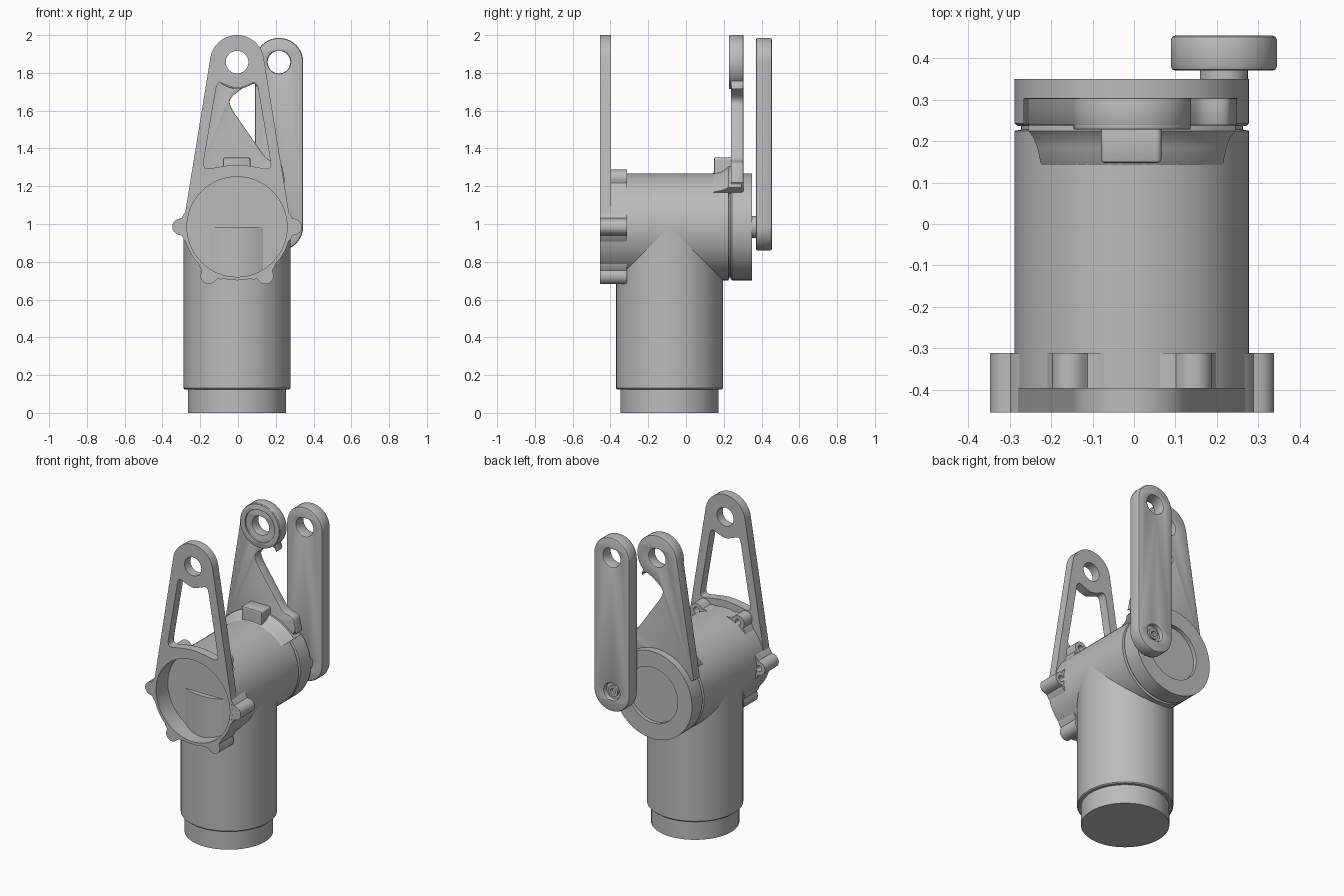
import bpy, bmesh
from math import pi, sin, cos, asin, radians
from mathutils import Matrix, Vector

if "Cube" in bpy.data.objects:
    bpy.data.objects.remove(bpy.data.objects["Cube"])

CX, CZ, TOP = -0.005, 0.985, 1.857      # barrel axis and eye height
R = 0.283                               # barrel radius
EYE, HOLE = 0.143, 0.06

metal = bpy.data.materials.new("grey_metal")
metal.use_nodes = True
metal.diffuse_color = (0.5, 0.5, 0.5, 1)
metal.node_tree.nodes["Principled BSDF"].inputs["Base Color"].default_value = (0.5, 0.5, 0.5, 1)


def finish(name, bm, bevel=0):
    """Clean the mesh, soften its sharp edges and add it to the scene."""
    bmesh.ops.remove_doubles(bm, verts=bm.verts, dist=0.0002)
    bmesh.ops.recalc_face_normals(bm, faces=bm.faces)
    if bevel:
        sharp = [e for e in bm.edges if len(e.link_faces) == 2 and e.calc_face_angle() > 1.2]
        bmesh.ops.bevel(bm, geom=sharp, offset=bevel, segments=2, profile=0.5, affect='EDGES')
    mesh = bpy.data.meshes.new(name)
    bm.to_mesh(mesh)
    bm.free()
    mesh.materials.append(metal)
    obj = bpy.data.objects.new(name, mesh)
    bpy.context.collection.objects.link(obj)
    bpy.ops.object.select_all(action='DESELECT')
    obj.select_set(True)
    bpy.context.view_layer.objects.active = obj
    bpy.ops.object.shade_smooth_by_angle(angle=radians(32))
    return obj


def lathe(name, profile, axis='Y', cx=CX, cy=0, start=0, sweep=360, steps=64):
    """Revolve (radius, height) points about a vertical or front-to-back axis."""
    bm = bmesh.new()
    if axis == 'Y':
        centre, direction = Vector((cx, 0, CZ)), Vector((0, -1, 0))
        pts = [Vector((cx + r, h, CZ)) for r, h in profile]
    else:
        centre, direction = Vector((cx, cy, 0)), Vector((0, 0, 1))
        pts = [Vector((cx + r, cy, h)) for r, h in profile]
    turn = Matrix.Rotation(radians(start), 3, direction)
    verts = [bm.verts.new(centre + turn @ (p - centre)) for p in pts]
    edges = [bm.edges.new(pair) for pair in zip(verts, verts[1:])]
    if sweep < 360:
        edges.append(bm.edges.new((verts[-1], verts[0])))
    bmesh.ops.spin(bm, geom=verts + edges, cent=centre, axis=direction,
                   angle=radians(sweep), steps=steps)
    if sweep < 360:
        bmesh.ops.holes_fill(bm, edges=[e for e in bm.edges if e.is_boundary])
    return finish(name, bm)


def arc(cx, cz, r, a0=0, a1=360, n=40):
    closed = a1 - a0 == 360
    steps = n if closed else n - 1
    return [(cx + r * cos(radians(a0 + (a1 - a0) * i / steps)),
             cz + r * sin(radians(a0 + (a1 - a0) * i / steps))) for i in range(n)]


def hull(cx, z_low, r_low, z_high, r_high):
    """Outline of two circles joined by tangent lines."""
    t = asin((r_low - r_high) / (z_high - z_low)) * 180 / pi
    return arc(cx, z_high, r_high, t, 180 - t) + arc(cx, z_low, r_low, 180 - t, 360 + t)


def rounded(points, r, n=6):
    """Round every corner of a polygon."""
    out = []
    for i, p in enumerate(points):
        p, a, b = Vector(p), Vector(points[i - 1]), Vector(points[(i + 1) % len(points)])
        s = p + (a - p).normalized() * min(r, (a - p).length * 0.45)
        e = p + (b - p).normalized() * min(r, (b - p).length * 0.45)
        for k in range(n + 1):
            t = k / n
            out.append(tuple(s * (1 - t) ** 2 + p * 2 * t * (1 - t) + e * t * t))
    return out


def plate(name, loops, y0, y1, bevel=0):
    """Extrude an outline with holes, drawn in x and z, from y0 to y1."""
    curve = bpy.data.curves.new("outline", 'CURVE')
    curve.dimensions, curve.fill_mode = '2D', 'BOTH'
    curve.extrude = (y1 - y0) / 2
    for loop in loops:
        spline = curve.splines.new('POLY')
        spline.points.add(len(loop) - 1)
        for point, (x, z) in zip(spline.points, loop):
            point.co = (x, z, 0, 1)
        spline.use_cyclic_u = True
    helper = bpy.data.objects.new("outline", curve)
    bpy.context.collection.objects.link(helper)
    graph = bpy.context.evaluated_depsgraph_get()
    mesh = bpy.data.meshes.new_from_object(helper.evaluated_get(graph))
    bm = bmesh.new()
    bm.from_mesh(mesh)
    bpy.data.objects.remove(helper)
    bpy.data.meshes.remove(mesh)
    bm.transform(Matrix.Translation((0, (y0 + y1) / 2, 0)) @ Matrix.Rotation(pi / 2, 4, 'X'))
    return finish(name, bm, bevel)


# Upright post with a narrower foot
lathe("post", [(0, 0), (0.26, 0), (0.26, 0.125), (0.277, 0.125), (R, 0.131), (R, CZ), (0, CZ)],
      'Z', cy=-0.087)

# Barrel lying front to back, open at the front
lathe("barrel", [(0, -0.335), (0.265, -0.335), (0.265, -0.454), (R, -0.454),
                 (R, 0.225), (0.268, 0.228), (0.268, 0.24), (0, 0.24)])

# Rear cap with a shallow round recess
lathe("rear_cap", [(0, 0.236), (0.275, 0.236), (R, 0.243), (R, 0.35), (0.18, 0.35),
                   (0.18, 0.325), (0, 0.325)])

# Front bracket: tapered frame with an eye, a window and the barrel opening
window = rounded([(-0.11, 1.755), (-0.06, 1.735), (CX, 1.715), (0.05, 1.735), (0.1, 1.755),
                  (0.18, 1.285), (0.08, 1.305), (CX, 1.315), (-0.09, 1.305), (-0.19, 1.285)], 0.045)
plate("front_bracket", [hull(CX, CZ, R, TOP, EYE), arc(CX, TOP, HOLE),
                        arc(CX, CZ, 0.265, n=64), window], -0.455, -0.396)

# Six screw lugs around the front rim
side = [(0.27, 0.08), (0.283, 0.066), (0.293, 0.046)]
lug = ([(r, -t) for r, t in side] + arc(0.3, 0, 0.043, -75, 75, 16)
       + [(r, t) for r, t in reversed(side)])
for i in range(6):
    a = i * pi / 3

    def place(loop):
        return [(CX + r * cos(a) - t * sin(a), CZ + r * sin(a) + t * cos(a)) for r, t in loop]
    plate(f"lug_front_{i + 1}", [place(lug)], -0.4545, -0.4)
    plate(f"lug_back_{i + 1}", [place(lug), place(arc(0.3, 0, 0.02, n=16))], -0.4, -0.312)

# Rear arm: eye on a hooked, one-sided web
waist = rounded([(0.095, 1.752), (0.03, 1.725), (-0.05, 1.66), (-0.035, 1.61),
                 (0.135, 1.365), (0.165, 1.335), (0.228, 1.325), (0.24, 1.28), (0.252, 1.2)], 0.04)
outline = (arc(CX, TOP, EYE, -45, 170.8) [::-1] + waist
           + [(0.2, 1.15), (-0.2, 1.12), (-0.268, 1.13)])
plate("rear_arm", [outline, arc(CX, TOP, HOLE)], 0.238, 0.304, 0.004)
plate("rear_arm_eye_rim", [arc(CX, TOP, EYE - 0.002), arc(CX, TOP, 0.105)], 0.228, 0.245, 0.003)

# Raised collar on the barrel below the rear arm, with a central boss
lathe("collar", [(0.27, 0.13), (0.288, 0.148), (0.298, 0.185), (0.31, 0.208), (0.326, 0.225),
                 (0.326, 0.295), (0.27, 0.295)], start=40, sweep=100, steps=24)
plate("collar_boss", [rounded([(-0.08, 1.2), (-0.08, 1.352), (0.066, 1.352), (0.066, 1.2)], 0.015)],
      0.147, 0.25, 0.01)

# Rear link bar with its pivot pin and screw
LX = 0.217
plate("link_bar", [hull(LX, CZ + 0.002, 0.128, TOP, 0.128), arc(LX, TOP, HOLE),
                   arc(LX, CZ, 0.055)], 0.37, 0.455, 0.011)
lathe("link_pin", [(0, 0.32), (0.058, 0.32), (0.058, 0.375), (0, 0.375)], cx=LX, steps=32)
lathe("link_screw", [(0, 0.372), (0.056, 0.372), (0.056, 0.425), (0.034, 0.425), (0.034, 0.44),
                     (0.018, 0.44), (0.018, 0.42), (0, 0.42)], cx=LX, steps=32)
